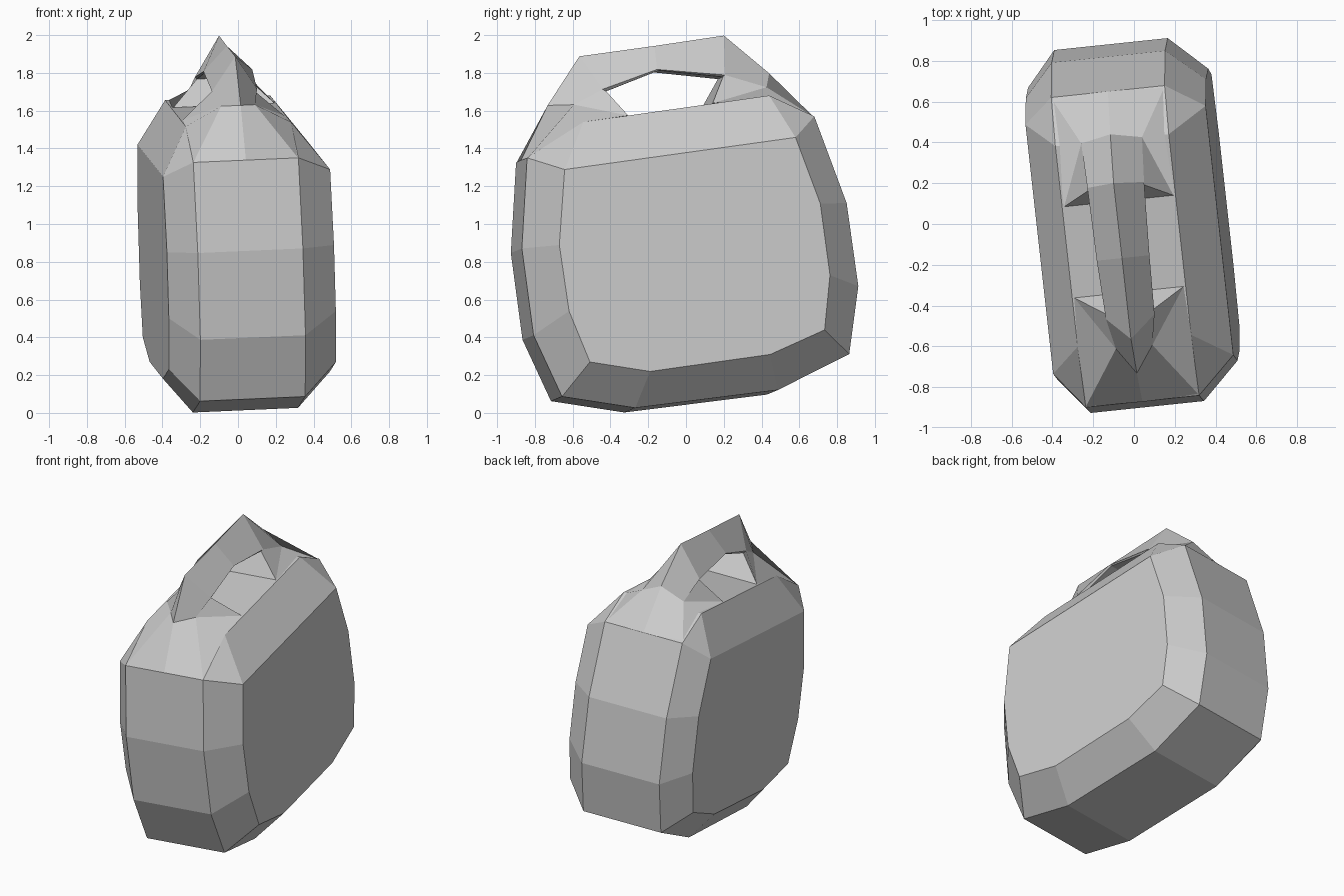
import bpy, bmesh
from mathutils import Matrix, Vector
from math import radians

if "Cube" in bpy.data.objects:
    bpy.data.objects.remove(bpy.data.objects["Cube"])

# The whole model leans slightly: a little yaw and a little roll
LEAN = (Matrix.Translation((0, 0, 1)) @ Matrix.Rotation(radians(6), 4, 'Z')
        @ Matrix.Rotation(radians(-2.5), 4, 'Y') @ Matrix.Translation((0, 0, -1)))


def loft(name, rings):
    """Skin closed rings of equal point count, cap both ends."""
    bm = bmesh.new()
    vs = [[bm.verts.new(LEAN @ Vector(p)) for p in r] for r in rings]
    n = len(rings[0])
    for a, b in zip(vs, vs[1:]):
        for i in range(n):
            j = (i + 1) % n
            bm.faces.new((a[i], a[j], b[j], b[i]))
    bm.faces.new(vs[0])
    bm.faces.new(vs[-1])
    bmesh.ops.remove_doubles(bm, verts=bm.verts, dist=0.0005)
    bmesh.ops.recalc_face_normals(bm, faces=bm.faces)
    me = bpy.data.meshes.new(name)
    bm.to_mesh(me)
    bm.free()
    ob = bpy.data.objects.new(name, me)
    bpy.context.collection.objects.link(ob)
    return ob


# Body: faceted slab, wide rim profile and inset side-face profile (y, z)
rim = [(-.30, .015), (-.69, .075), (-.84, .40), (-.90, .86), (-.87, 1.34), (-.57, 1.53),
       (.42, 1.67), (.66, 1.56), (.83, 1.10), (.89, .66), (.84, .30), (.46, .11)]
side = [(-.24, .20), (-.56, .25), (-.67, .52), (-.72, .87), (-.69, 1.27), (-.69, 1.27),
        (.54, 1.44), (.54, 1.44), (.67, 1.09), (.72, .71), (.69, .42), (.40, .29)]
CX = -.035
loft("body", [[(x, y, z) for y, z in prof] for x, prof in
              ((-.46, side), (CX - .28, rim), (CX + .28, rim), (.43, side))])

# Handle: ridged bar on two flared legs; each row is
# ridge (y, z), edge (half width, y, z), base (half width, y, z)
rows = [((-.872, 1.342), (.28, -.868, 1.338), (.28, -.57, 1.53)),
        ((-.73, 1.63), (.09, -.60, 1.63), (.27, -.33, 1.565)),
        ((-.56, 1.89), (.12, -.45, 1.71), (.11, -.43, 1.70)),
        ((-.16, 1.945), (.13, -.16, 1.815), (.12, -.15, 1.81)),
        ((.21, 2.0), (.14, .20, 1.785), (.13, .19, 1.775)),
        ((.45, 1.80), (.15, .42, 1.72), (.27, .12, 1.63)),
        ((.66, 1.562), (.28, .655, 1.558), (.28, .42, 1.66))]
loft("handle", [[(CX, *r), (CX + e[0], *e[1:]), (CX + b[0], *b[1:]),
                 (CX - b[0], *b[1:]), (CX - e[0], *e[1:])] for r, e, b in rows])
